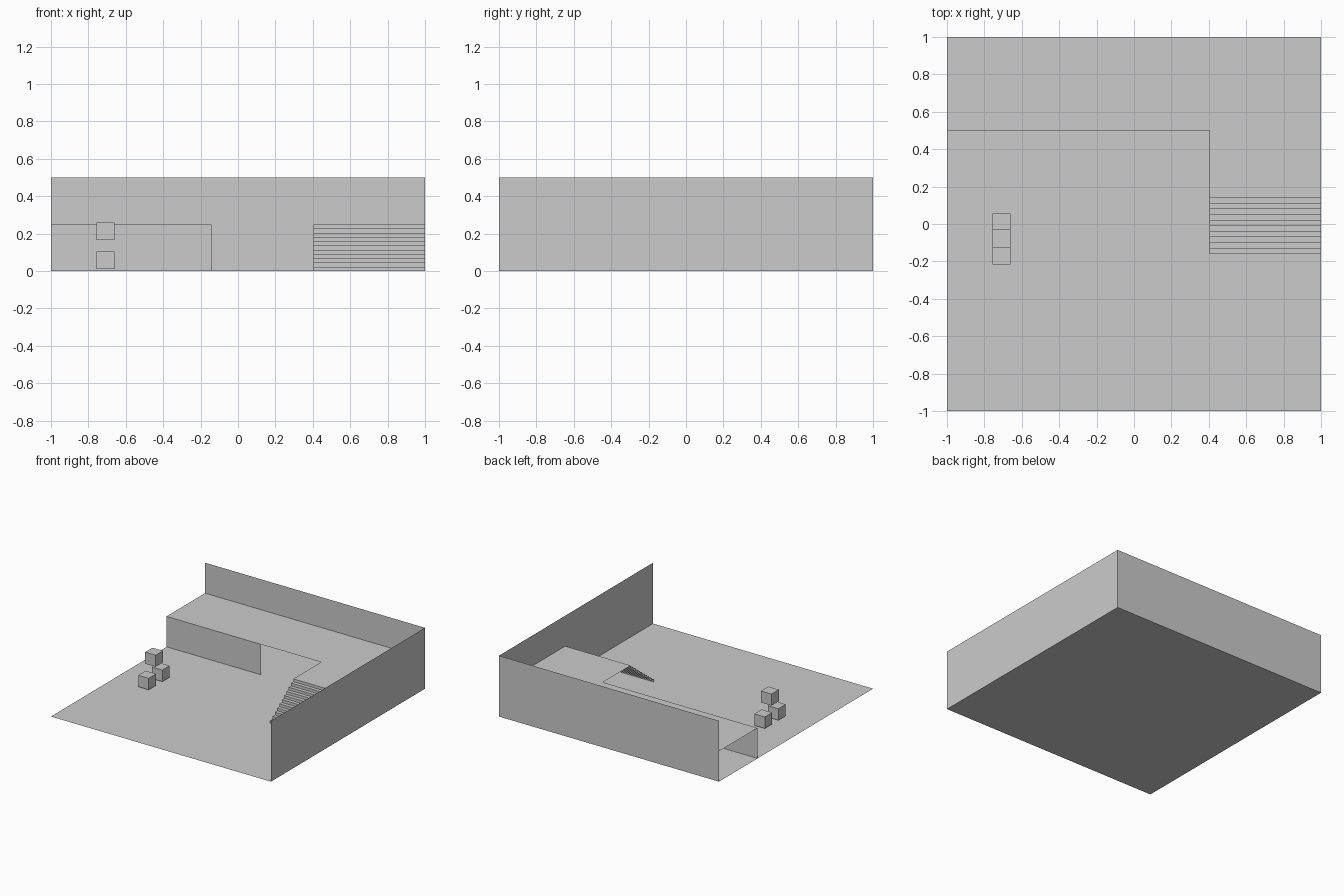
import bpy

if "Cube" in bpy.data.objects:
    bpy.data.objects.remove(bpy.data.objects["Cube"])


def mesh(name, verts, faces):
    me = bpy.data.meshes.new(name)
    me.from_pydata(verts, [], faces)
    me.update()
    ob = bpy.data.objects.new(name, me)
    bpy.context.collection.objects.link(ob)
    return ob


def flat(name, x0, x1, y0, y1, z):
    return mesh(name, [(x0, y0, z), (x1, y0, z), (x1, y1, z), (x0, y1, z)], [(0, 1, 2, 3)])


def wall(name, a, b, h):
    return mesh(name, [(*a, 0), (*b, 0), (*b, h), (*a, h)], [(0, 1, 2, 3)])


def sheet(name, profile, x0, x1):
    # sweep a (y, z) profile across x
    verts = [(x, y, z) for y, z in profile for x in (x0, x1)]
    faces = [(2 * i, 2 * i + 1, 2 * i + 3, 2 * i + 2) for i in range(len(profile) - 1)]
    return mesh(name, verts, faces)


DECK_Z, DECK_Y = 0.25, 0.5
STAIR_X = 0.405

# room shell
flat("floor", -1, 1, -1, 1, 0)
wall("back_wall", (-1, 1), (1, 1), 0.5)
wall("right_wall", (1, -1), (1, 1), 0.5)

# raised deck with an opening between its two front walls
flat("deck", -1, 1, DECK_Y, 1, DECK_Z)
wall("deck_front_left", (-1, DECK_Y), (-0.143, DECK_Y), DECK_Z)
wall("deck_front_right", (0.42, DECK_Y), (1, DECK_Y), DECK_Z)

# stair treads and risers, open underneath, ending in the landing
steps, y_start, tread = 11, -0.16, 0.03
rise = DECK_Z / steps
profile = [(y_start, 0)]
for i in range(steps):
    y = y_start + i * tread
    profile += [(y, (i + 1) * rise), (y + tread, (i + 1) * rise)]
profile[-1] = (DECK_Y, DECK_Z)
sheet("stairs", profile, STAIR_X, 1)

# three crates, the middle one raised above the other two
for name, y, z in (("crate_front", -0.168, 0.058),
                   ("crate_back", 0.008, 0.058),
                   ("crate_top", -0.078, 0.213)):
    bpy.ops.mesh.primitive_cube_add(size=0.095, location=(-0.708, y, z))
    bpy.context.object.name = name
